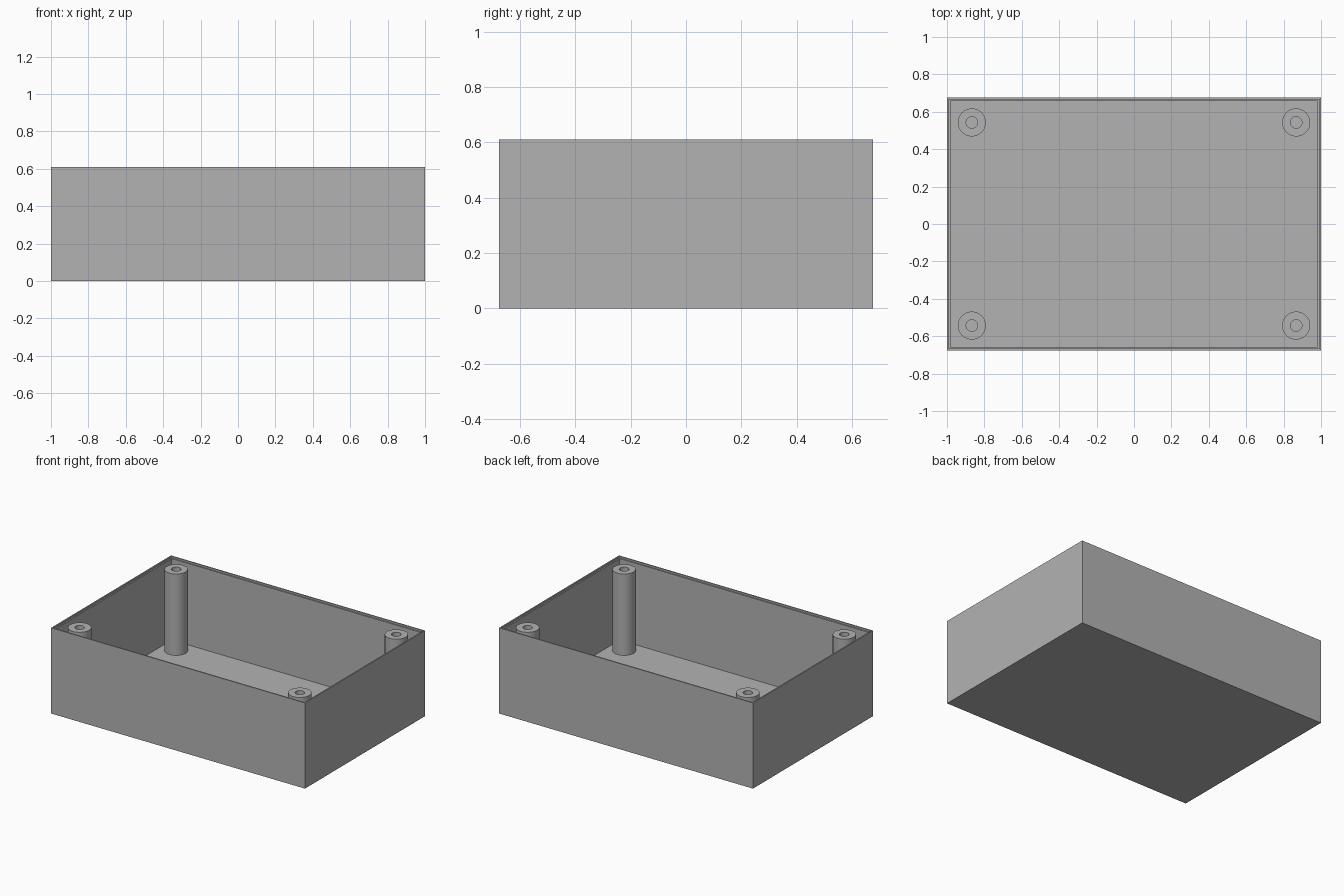
import bpy
import bmesh
import math
from mathutils import Matrix, Vector

if "Cube" in bpy.data.objects:
    bpy.data.objects.remove(bpy.data.objects["Cube"], do_unlink=True)

LENGTH, WIDTH, HEIGHT = 2.0, 1.35, 0.61
FLOOR, LEDGE_Z = 0.019, 0.598
LIP, LEDGE = 0.009, 0.009
POST_X, POST_Y = 0.867, 0.543
POST_R, HOLE_R = 0.075, 0.031
SEGMENTS = 48

grey = bpy.data.materials.new("plain grey")
grey.use_nodes = True
colour = (0.45, 0.45, 0.45, 1)
grey.diffuse_color = colour
grey.node_tree.nodes["Principled BSDF"].inputs["Base Color"].default_value = colour


def add_object(name, bm):
    mesh = bpy.data.meshes.new(name)
    bm.to_mesh(mesh)
    bm.free()
    mesh.materials.append(grey)
    obj = bpy.data.objects.new(name, mesh)
    bpy.context.collection.objects.link(obj)
    return obj


def sink(bm, face, border, z):
    """Inset a level face and push its middle straight down to z."""
    bmesh.ops.inset_region(bm, faces=[face], thickness=border, use_even_offset=True)
    inner = bmesh.ops.extrude_discrete_faces(bm, faces=[face])["faces"][0]
    for v in inner.verts:
        v.co.z = z
    return inner


# Open box with a shallow lid recess around the rim
bm = bmesh.new()
bmesh.ops.create_cube(bm, size=1, matrix=Matrix.Translation((0, 0, HEIGHT / 2))
                      @ Matrix.Diagonal((LENGTH, WIDTH, HEIGHT, 1)))
bm.normal_update()
top = max(bm.faces, key=lambda f: f.calc_center_median().z)
recess = sink(bm, top, LIP, LEDGE_Z)
bm.normal_update()
sink(bm, recess, LEDGE, FLOOR)
add_object("box", bm)


# Hollow screw post, turned from a rectangular wall section
def add_post(name, x, y):
    bm = bmesh.new()
    section = [(POST_R, FLOOR), (POST_R, LEDGE_Z), (HOLE_R, LEDGE_Z), (HOLE_R, FLOOR)]
    verts = [bm.verts.new((r, 0, z)) for r, z in section]
    edges = [bm.edges.new((verts[i], verts[i + 1])) for i in range(3)]
    bmesh.ops.spin(bm, geom=verts + edges, cent=Vector(), axis=(0, 0, 1),
                   angle=math.tau, steps=SEGMENTS, use_merge=True)
    bmesh.ops.remove_doubles(bm, verts=bm.verts, dist=0.0001)
    bm.normal_update()
    # Make the top ring face up, with all other faces following it
    bmesh.ops.recalc_face_normals(bm, faces=bm.faces)
    ring = max(bm.faces, key=lambda f: f.calc_center_median().z)
    if ring.normal.z < 0:
        bmesh.ops.reverse_faces(bm, faces=bm.faces)
    post = add_object(name, bm)
    post.location = (x, y, 0)
    bpy.ops.object.select_all(action="DESELECT")
    post.select_set(True)
    bpy.context.view_layer.objects.active = post
    bpy.ops.object.shade_smooth_by_angle(angle=math.radians(30))


for side, sx in (("left", 1), ("right", -1)):
    for end, sy in (("front", -1), ("back", 1)):
        add_post(f"{end}_{side}_post", sx * POST_X, sy * POST_Y)
